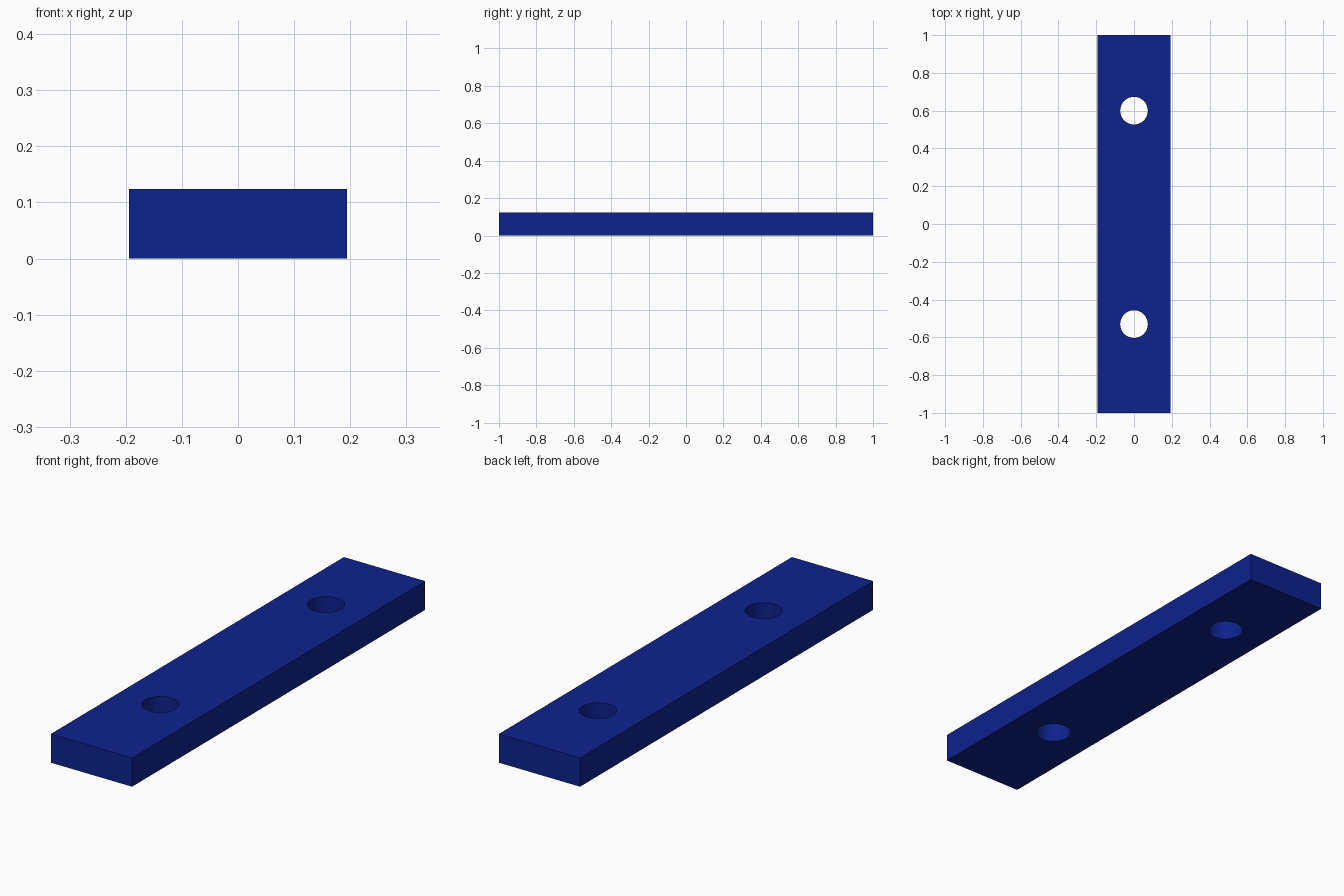
import bpy, math

if "Cube" in bpy.data.objects:
    bpy.data.objects.remove(bpy.data.objects["Cube"])

WIDTH, LENGTH, HEIGHT = 0.388, 2.0, 0.124
HOLE_RADIUS = 0.073
HOLE_Y = (0.60, -0.53)

# Flat bar
bpy.ops.mesh.primitive_cube_add(size=1, location=(0, 0, HEIGHT / 2))
bar = bpy.context.object
bar.name = "drilled_bar"
bar.scale = (WIDTH, LENGTH, HEIGHT)
bpy.ops.object.transform_apply(location=False, rotation=False, scale=True)


def drill_hole(y):
    """Cut a round through hole at the given position along the bar."""
    bpy.ops.mesh.primitive_cylinder_add(vertices=64, radius=HOLE_RADIUS,
                                        depth=HEIGHT * 3,
                                        location=(0, y, HEIGHT / 2))
    cutter = bpy.context.object
    cutter.name = "hole_cutter"
    cutter.hide_render = True
    cut = bar.modifiers.new("hole", 'BOOLEAN')
    cut.operation = 'DIFFERENCE'
    cut.solver = 'EXACT'
    cut.object = cutter
    bpy.ops.object.select_all(action='DESELECT')
    bar.select_set(True)
    bpy.context.view_layer.objects.active = bar
    bpy.ops.object.modifier_apply(modifier=cut.name)
    bpy.data.objects.remove(cutter, do_unlink=True)


# Two through holes
for y in HOLE_Y:
    drill_hole(y)

# Smooth hole walls, sharp edges
bpy.ops.object.shade_smooth_by_angle(angle=math.radians(30))

# Dark blue finish
blue = bpy.data.materials.new("dark_blue")
blue.diffuse_color = (0.004, 0.016, 0.27, 1)
blue.use_nodes = True
blue.node_tree.nodes["Principled BSDF"].inputs["Base Color"].default_value = blue.diffuse_color
bar.data.materials.clear()
bar.data.materials.append(blue)
